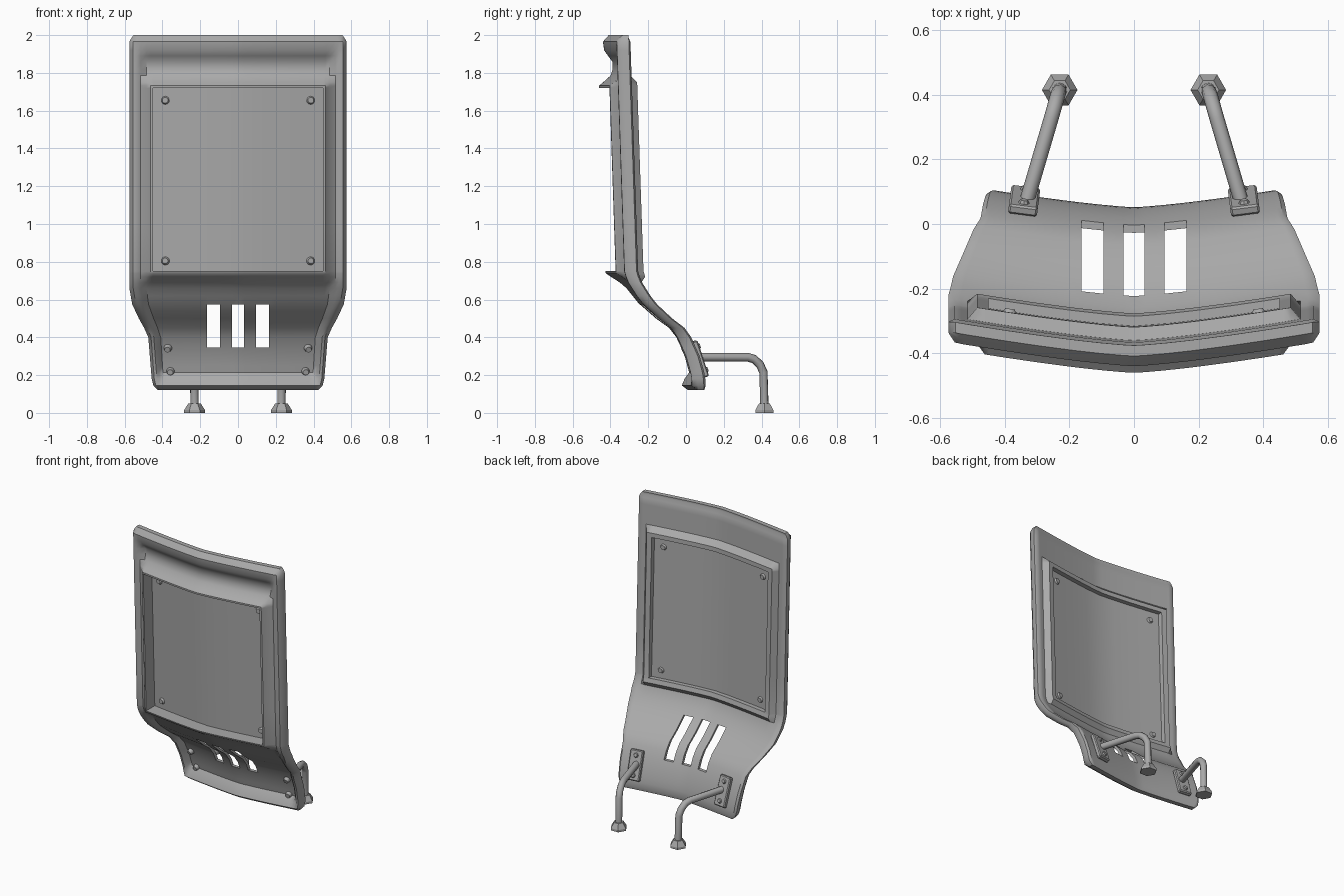
import bpy, bmesh, math
from mathutils import Vector, Matrix

if "Cube" in bpy.data.objects:
    bpy.data.objects.remove(bpy.data.objects["Cube"])


def material(name, g, alpha=1.0):
    m = bpy.data.materials.new(name)
    m.diffuse_color = (g, g, g, alpha)
    m.use_nodes = True
    m.node_tree.nodes["Principled BSDF"].inputs["Base Color"].default_value = m.diffuse_color
    return m


GREY = material("grey_metal", 0.4)
GLASS = material("grey_glass", 0.4, 0.75)


def lerp(table, v):
    """Piecewise linear lookup in a list of (key, value)."""
    if v <= table[0][0]:
        return table[0][1]
    for (a, p), (b, q) in zip(table, table[1:]):
        if v <= b:
            return p + (q - p) * (v - a) / (b - a)
    return table[-1][1]


def finish(name, bm, mat, angle=35):
    bmesh.ops.recalc_face_normals(bm, faces=bm.faces)
    me = bpy.data.meshes.new(name)
    bm.to_mesh(me)
    bm.free()
    ob = bpy.data.objects.new(name, me)
    bpy.context.collection.objects.link(ob)
    me.materials.append(mat)
    bpy.ops.object.select_all(action='DESELECT')
    ob.select_set(True)
    bpy.context.view_layer.objects.active = ob
    bpy.ops.object.shade_smooth_by_angle(angle=math.radians(angle))
    return ob


# Shell shape: half width and rear edge depth by height
WIDTH = [(.12, .425), (.145, .448), (.18, .457), (.4, .475), (.45, .497), (.5, .525),
         (.575, .56), (.66, .575), (1.97, .575), (2, .553)]
DEPTH = [(.12, .108), (.2, .103), (.3, .075), (.4, .03), (.45, -.005), (.5, -.07),
         (.575, -.15), (.62, -.185), (.66, -.21), (.7, -.235), (.75, -.25), (2, -.292)]
# Thickness by distance from the outer border and from the window
RIM = [(0, .045), (.022, .075), (.05, .068), (.085, .026), (.2, .024)]
LIP = [(0, .102), (.012, .102), (.03, .08), (.07, .034), (.13, .02)]
FLANGE = [(.012, .04), (.035, .04), (.065, 0)]
WIN_X, WIN_LO, WIN_HI = .45, .75, 1.72


def bow(x):
    return .155 * abs(x) ** 1.3


def sheet(x, z):
    return lerp(DEPTH, z) - bow(lerp(WIDTH, z)) + bow(x)


def point(col, z, front):
    w = lerp(WIDTH, z)
    a = abs(col)
    x = a if a <= .2 else .2 + (a - .2) * (w - .2) / .375
    y = sheet(x, z)
    border = min(.575 - a, (2 - z) * .6, z - .12)
    win = max(a - WIN_X, z - WIN_HI, WIN_LO - z)
    if front:
        y -= max(lerp(RIM, border), lerp(LIP, win))
    else:
        y += lerp(FLANGE, win)
        if border < .01:
            y -= .012
    return Vector((math.copysign(x, col), y, z))


# Shell: front and rear skins with window and vent openings
half = [.033, .095, .163, .2, .3, .4, .45, .462, .485, .515, .535, .555, .575]
cols = [-c for c in reversed(half)] + [0] + half
rows = [.12, .145, .18, .215, .25, .3, .345, .4, .45, .5, .54, .575, .62, .66, .69, .72, .738,
        .75, 1.0, 1.25, 1.5, 1.72, 1.732, 1.75, 1.785, 1.82, 1.86, 1.89, 1.92, 1.965, 1.985, 2]


def is_open(i, j):
    x = abs(cols[i] + cols[i + 1]) / 2
    z = (rows[j] + rows[j + 1]) / 2
    window = x < WIN_X and WIN_LO < z < WIN_HI
    vent = .345 < z < .575 and (x < .033 or .095 < x < .163)
    return window or vent


bm = bmesh.new()
grid = [[[bm.verts.new(point(c, z, f)) for z in rows] for c in cols] for f in (True, False)]
edges = {}
for i in range(len(cols) - 1):
    for j in range(len(rows) - 1):
        if is_open(i, j):
            continue
        ring = [(i, j), (i + 1, j), (i + 1, j + 1), (i, j + 1)]
        for skin in grid:
            bm.faces.new([skin[a][b] for a, b in ring])
        for k in range(4):
            key = tuple(sorted((ring[k], ring[(k + 1) % 4])))
            edges[key] = edges.get(key, 0) + 1
for (p, q), n in edges.items():
    if n == 1:
        bm.faces.new([grid[0][p[0]][p[1]], grid[0][q[0]][q[1]],
                      grid[1][q[0]][q[1]], grid[1][p[0]][p[1]]])
bmesh.ops.delete(bm, geom=[v for v in bm.verts if not v.link_faces], context='VERTS')
finish("shield_shell", bm, GREY, 40)

# Window pane, bowed like the shell
bm = bmesh.new()
xs = [-.452 + .904 * k / 8 for k in range(9)]
pane = [[[bm.verts.new((x, sheet(x, z) + dy, z)) for z in (.745, 1.725)] for x in xs]
        for dy in (-.008, .008)]
for skin in pane:
    for a, b in zip(skin, skin[1:]):
        bm.faces.new((a[0], b[0], b[1], a[1]))
finish("window_pane", bm, GLASS)


def frame(loc, normal):
    rot = Vector(normal).to_track_quat('Z', 'Y').to_matrix().to_4x4()
    return Matrix.Translation(loc) @ rot


def stud(bm, loc, normal, r, h):
    """Low domed rivet head."""
    bmesh.ops.create_cone(bm, cap_ends=True, segments=10, radius1=r, radius2=r * .65,
                          depth=h, matrix=frame(loc, normal))


def slope(x, z):
    return (sheet(x, z + .03) - sheet(x, z - .03)) / .06


# Rivets on the pane (both faces) and on the lower front
bm = bmesh.new()
for s in (-1, 1):
    for z in (.805, 1.655):
        x = s * .385
        for d in (-1, 1):
            stud(bm, (x, sheet(x, z) + d * .012, z), (-d * s * .13, d, 0), .024, .016)
    for x, z in ((.372, .34), (.358, .218)):
        y = sheet(x, z) - .034
        stud(bm, (s * x, y, z), (s * .13, -1, slope(x, z)), .024, .03)
finish("rivets", bm, GREY)

# Leg brackets with bolts, legs and feet
for s, side in ((-1, "left"), (1, "right")):
    x, z = s * .34, .285
    g = slope(x, z)
    m = frame((x, sheet(x, z) + .012, z), (-s * .13, 1, -g))
    bm = bmesh.new()
    bmesh.ops.create_cube(bm, size=1, matrix=m @ Matrix.Diagonal((.09, .2, .03, 1)))
    bmesh.ops.bevel(bm, geom=bm.edges[:], offset=.006, segments=1, affect='EDGES')
    for dv in (-.065, .065):
        bmesh.ops.create_cone(bm, cap_ends=True, segments=8, radius1=.018, radius2=.012,
                              depth=.012, matrix=m @ Matrix.Translation((0, dv, .019)))
    finish("bracket_" + side, bm, GREY)

    cu = bpy.data.curves.new("leg_" + side, 'CURVE')
    cu.dimensions = '3D'
    cu.bevel_depth = .023
    cu.bevel_resolution = 2
    cu.use_fill_caps = True
    path = [(.335, .06, .295), (.257, .325, .295), (.247, .36, .285), (.238, .392, .255),
            (.232, .41, .215), (.23, .415, .04)]
    sp = cu.splines.new('POLY')
    sp.points.add(len(path) - 1)
    for p, c in zip(sp.points, path):
        p.co = (s * c[0], c[1], c[2], 1)
    leg = bpy.data.objects.new("leg_" + side, cu)
    bpy.context.collection.objects.link(leg)
    cu.materials.append(GREY)
    bpy.ops.object.select_all(action='DESELECT')
    leg.select_set(True)
    bpy.context.view_layer.objects.active = leg
    bpy.ops.object.convert(target='MESH')
    bpy.ops.object.shade_smooth_by_angle(angle=math.radians(50))

    bm = bmesh.new()
    turn = Matrix.Rotation(math.pi / 6, 4, 'Z')
    for r1, r2, z0, z1 in ((.055, .055, 0, .015), (.055, .033, .015, .05)):
        # hexagon corners point sideways
        rings = [[bm.verts.new((s * .23 + r * math.cos(k * math.pi / 3),
                                .415 + r * math.sin(k * math.pi / 3), h)) for k in range(6)]
                 for r, h in ((r1, z0), (r2, z1))]
        for k in range(6):
            n = (k + 1) % 6
            bm.faces.new((rings[0][k], rings[0][n], rings[1][n], rings[1][k]))
        bm.faces.new(rings[0] if z0 == 0 else rings[1])
    bmesh.ops.remove_doubles(bm, verts=bm.verts, dist=.0005)
    finish("foot_" + side, bm, GREY, 20)
